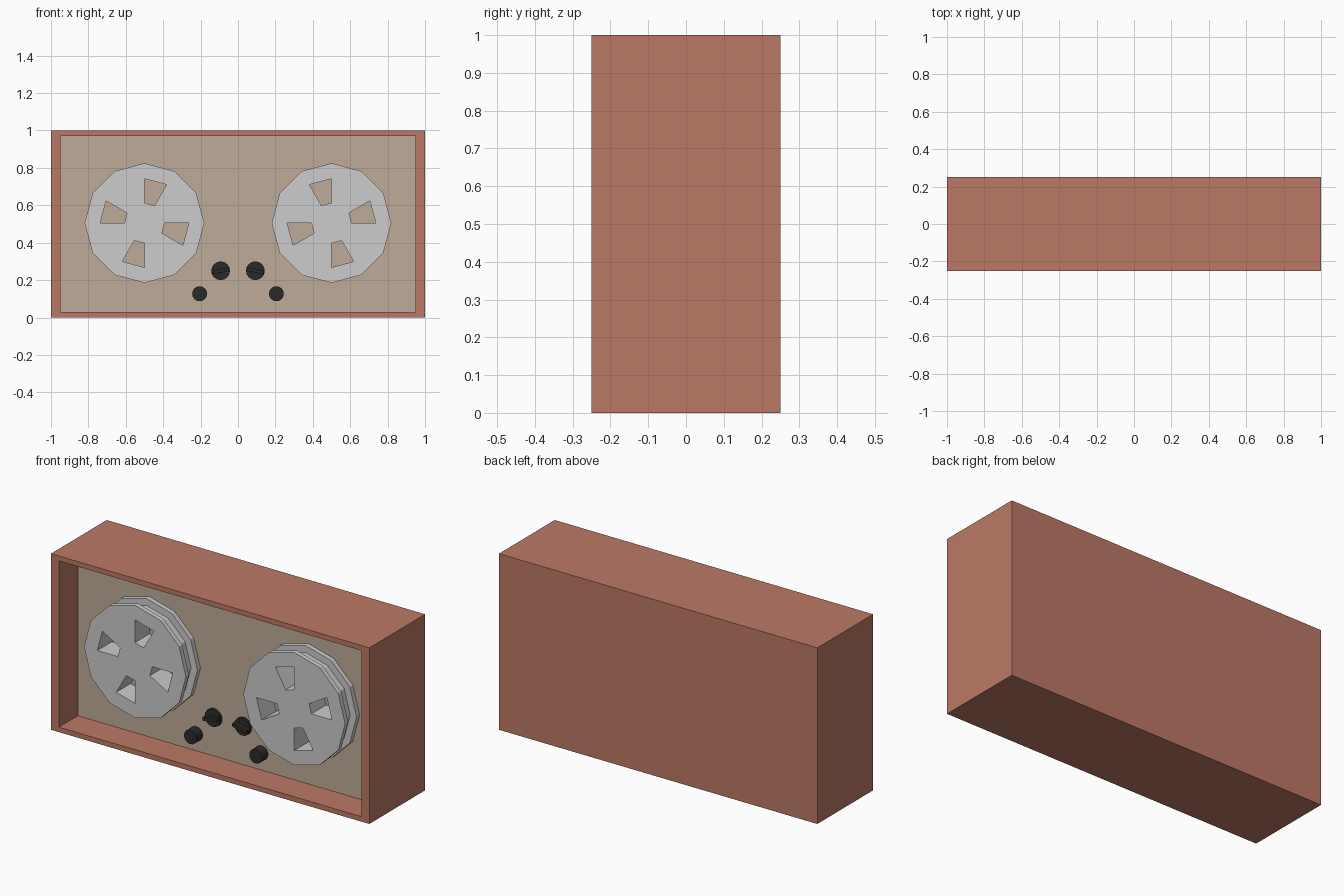
import bpy
import bmesh
from math import cos, sin, radians
from mathutils import Matrix, Vector

cube = bpy.data.objects.get("Cube")
if cube:
    bpy.data.objects.remove(cube, do_unlink=True)


def material(name, srgb):
    color = [((c / 255 + 0.055) / 1.055) ** 2.4 for c in srgb] + [1]
    mat = bpy.data.materials.new(name)
    mat.use_nodes = True
    mat.diffuse_color = color
    mat.node_tree.nodes["Principled BSDF"].inputs["Base Color"].default_value = color
    return mat


WOOD = material("reddish wood", (187, 121, 101))
PANEL = material("tan panel", (191, 171, 153))
METAL = material("reel grey", (204, 204, 204))
BLACK = material("knob black", (42, 42, 42))
PANEL_Y = -0.08


def finish(bm, name, *mats):
    bmesh.ops.recalc_face_normals(bm, faces=bm.faces)
    mesh = bpy.data.meshes.new(name)
    bm.to_mesh(mesh)
    bm.free()
    for mat in mats:
        mesh.materials.append(mat)
    obj = bpy.data.objects.new(name, mesh)
    bpy.context.collection.objects.link(obj)
    return obj


# Cabinet: a block with a recessed front, whose floor is the panel
bm = bmesh.new()
bmesh.ops.create_cube(bm, size=1, matrix=Matrix.Translation((0, 0, 0.5)) @ Matrix.Diagonal((2, 0.5, 1, 1)))
front = min(bm.faces, key=lambda f: f.calc_center_median().y)
bmesh.ops.inset_region(bm, faces=[front], thickness=0.04)
for v in front.verts:
    v.co.x = 0.95 if v.co.x > 0 else -0.95
floor = bmesh.ops.extrude_discrete_faces(bm, faces=[front])["faces"][0]
rim = [e for e in bm.edges if e.is_boundary and e not in floor.edges[:]]
bmesh.ops.delete(bm, geom=[floor], context="FACES")
walls = bmesh.ops.extrude_edge_only(bm, edges=[e for e in bm.edges if e.is_boundary])["geom"]
inner = [v for v in walls if isinstance(v, bmesh.types.BMVert)]
for v in inner:
    v.co.y = PANEL_Y
floor = bmesh.ops.contextual_create(bm, geom=[e for e in bm.edges if e.is_boundary])["faces"][0]
floor.material_index = 1
finish(bm, "cabinet", WOOD, PANEL)


# Reel: twelve-sided spool with a groove and four wedge-shaped through holes
def reel(name, cx, side):
    f, b, t = -0.21, PANEL_Y, 0.027
    core, window, hub, outer = 0.108, 0.237, 0.28, 0.32
    profile = [(core, f), (window, f), (outer, f), (outer, f + t), (hub, f + t),
               (hub, b - t), (outer, b - t), (outer, b), (window, b), (core, b)]
    last = len(profile) - 1
    bm = bmesh.new()
    rings = []
    for k in range(12):
        a = radians(30 * k)
        rings.append([bm.verts.new((cx + side * r * cos(a), y, 0.505 + r * sin(a))) for r, y in profile])
    for k in range(12):
        p, q = rings[k], rings[(k + 1) % 12]
        is_open = k % 3 == 2
        for i in range(last):
            if not (is_open and i in (0, last - 1)):
                bm.faces.new((p[i], p[i + 1], q[i + 1], q[i]))
        if is_open:
            # Walls of the hole
            bm.faces.new((p[0], q[0], q[last], p[last]))
            bm.faces.new((p[1], q[1], q[last - 1], p[last - 1]))
            for s in (p, q):
                bm.faces.new((s[0], s[1], s[last - 1], s[last]))
    for i in (0, last):
        bm.faces.new([ring[i] for ring in rings])
    finish(bm, name, METAL)


# Knob cylinder standing out from the panel
def add_knob(bm, x, z, radius, depth):
    place = Matrix.Translation((x, PANEL_Y - depth / 2, z)) @ Matrix.Rotation(radians(90), 4, "X")
    bmesh.ops.create_cone(bm, cap_ends=True, segments=16, radius1=radius, radius2=radius,
                          depth=depth, matrix=place)


for label, side in (("right", -1), ("left", 1)):
    reel(label + "_reel", side * 0.5, -side)

    bm = bmesh.new()
    add_knob(bm, side * 0.205, 0.127, 0.04, 0.055)
    finish(bm, label + "_small_knob", BLACK)

    # Dial: a flat disc with a tilted grip bar
    bm = bmesh.new()
    add_knob(bm, side * 0.093, 0.25, 0.05, 0.015)
    place = (Matrix.Translation((side * 0.093, PANEL_Y - 0.02, 0.25))
             @ Matrix.Rotation(radians(12 * side), 4, "Y") @ Matrix.Diagonal((0.094, 0.04, 0.02, 1)))
    bmesh.ops.create_cube(bm, size=1, matrix=place)
    finish(bm, label + "_dial", BLACK)
